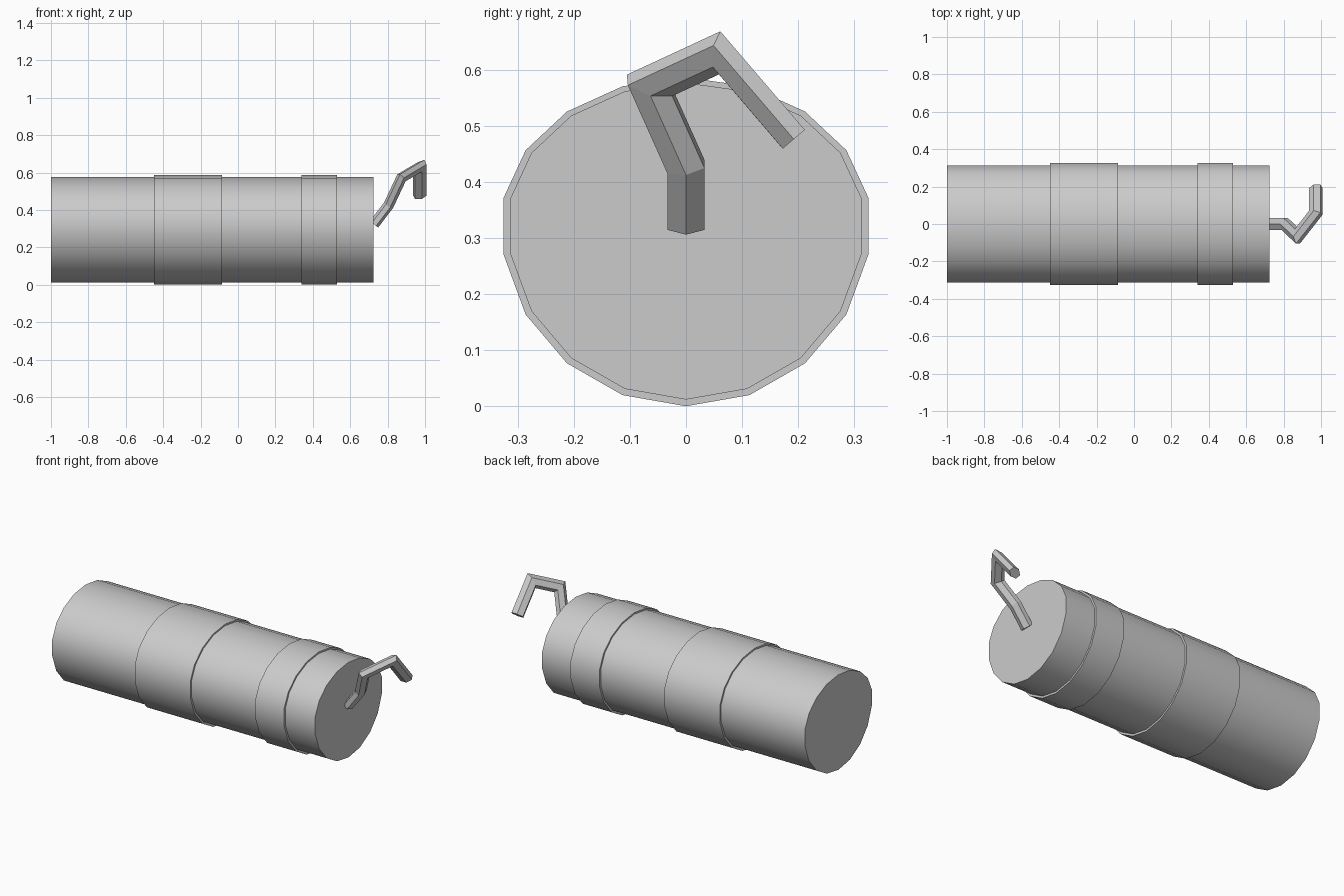
import bpy, bmesh, math
from mathutils import Vector

cube = bpy.data.objects.get("Cube")
if cube:
    bpy.data.objects.remove(cube, do_unlink=True)

grey = bpy.data.materials.new("plain grey")
grey.use_nodes = True
COLOUR = (0.6, 0.6, 0.6, 1)
grey.diffuse_color = COLOUR
grey.node_tree.nodes["Principled BSDF"].inputs["Base Color"].default_value = COLOUR

SIDES = 18
AXIS_Z = 0.327


def loft(name, rings, smooth):
    """Skin a list of equal-sized rings and cap both ends."""
    bm = bmesh.new()
    loops = [[bm.verts.new(p) for p in ring] for ring in rings]
    n = len(loops[0])
    for a, b in zip(loops, loops[1:]):
        for i in range(n):
            j = (i + 1) % n
            bm.faces.new((a[i], a[j], b[j], b[i]))
    bm.faces.new(loops[0])
    bm.faces.new(loops[-1])
    bmesh.ops.recalc_face_normals(bm, faces=bm.faces)
    mesh = bpy.data.meshes.new(name)
    bm.to_mesh(mesh)
    bm.free()
    mesh.materials.append(grey)
    obj = bpy.data.objects.new(name, mesh)
    bpy.context.collection.objects.link(obj)
    if smooth:
        bpy.ops.object.select_all(action='DESELECT')
        obj.select_set(True)
        bpy.context.view_layer.objects.active = obj
        bpy.ops.object.shade_smooth_by_angle(angle=math.radians(40))
    return obj


def tube_ring(x, radius):
    """Round section whose upper half is slightly squashed."""
    ring = []
    for i in range(SIDES):
        a = math.tau * i / SIDES
        c = math.cos(a)
        squash = 0.785 if c > 0 else 0.99
        ring.append(Vector((x, radius * math.sin(a), AXIS_Z + radius * c * squash)))
    return ring


# Main tube and the two raised bands
for name, x0, x1, radius in (
    ("body", -1.0, 0.725, 0.318),
    ("wide_band", -0.45, -0.085, 0.33),
    ("narrow_band", 0.34, 0.53, 0.33),
):
    loft(name, [tube_ring(x0, radius), tube_ring(x1, radius)], True)

# Bent six-sided fuse, swept along a path with mitred corners
path = [Vector(p) for p in (
    (0.727, 0, 0.323), (0.806, 0, 0.427), (0.874, -0.065, 0.572),
    (0.972, 0.06, 0.63), (0.972, 0.192, 0.476))]
dirs = [(b - a).normalized() for a, b in zip(path, path[1:])]
side = Vector((0, 1, 0))
up = dirs[0].cross(side)
ring = []
for i in range(6):
    a = math.tau * i / 6 + math.pi / 2
    ring.append(path[0] + side * 0.038 * math.cos(a) + up * 0.028 * math.sin(a))
rings = [ring]
for k in range(1, len(path)):
    d = dirs[k - 1]
    normal = (d + dirs[k]).normalized() if k < len(dirs) else d
    ring = [p + d * ((path[k] - p).dot(normal) / d.dot(normal)) for p in ring]
    rings.append(ring)
loft("fuse", rings, False)
